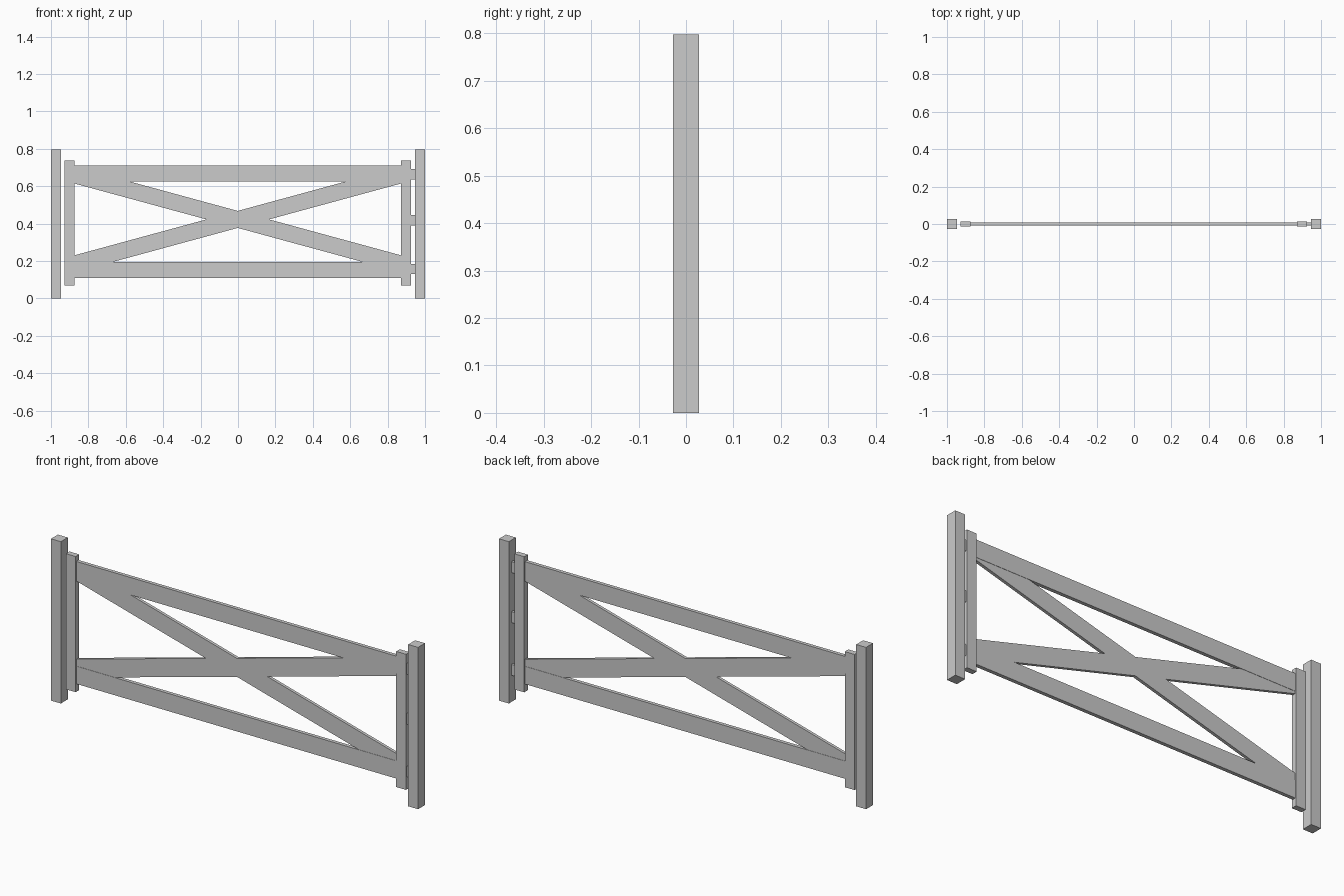
import bpy

if "Cube" in bpy.data.objects:
    bpy.data.objects.remove(bpy.data.objects["Cube"])


def prism(name, profile, half_depth):
    """Extrude an x-z outline symmetrically along y."""
    n = len(profile)
    verts = [(x, y, z) for y in (-half_depth, half_depth) for x, z in profile]
    faces = [tuple(range(n)), tuple(range(2 * n - 1, n - 1, -1))]
    faces += [(i, i + n, (i + 1) % n + n, (i + 1) % n) for i in range(n)]
    mesh = bpy.data.meshes.new(name)
    mesh.from_pydata(verts, [], faces)
    obj = bpy.data.objects.new(name, mesh)
    bpy.context.collection.objects.link(obj)
    return obj


def box(name, x0, x1, z0, z1, half_depth):
    return prism(name, [(x0, z0), (x1, z0), (x1, z1), (x0, z1)], half_depth)


LEFT, RIGHT = -0.875, 0.872   # inner edges of the gate stiles
MID_X, MID_Z = -0.0015, 0.4225

# Fixed posts
box("left_post", -1.0, -0.9465, 0.0, 0.797, 0.027)
box("right_post", 0.9465, 1.0, 0.0, 0.797, 0.027)

# Upright stiles of the gate
box("left_stile", LEFT - 0.053, LEFT, 0.07, 0.738, 0.0138)
box("right_stile", RIGHT, RIGHT + 0.053, 0.07, 0.738, 0.0138)

# Horizontal rails
box("bottom_rail", LEFT, RIGHT, 0.109, 0.196, 0.009)
box("top_rail", LEFT, RIGHT, 0.626, 0.712, 0.009)

# Crossed diagonal braces, slightly thinner than the rails
rise, half = 0.272 * (RIGHT - LEFT) / 2, 0.0455
for name, s in (("rising_brace", 1), ("falling_brace", -1)):
    zl, zr = MID_Z - s * rise, MID_Z + s * rise
    prism(name, [(LEFT, zl - half), (RIGHT, zr - half),
                 (RIGHT, zr + half), (LEFT, zl + half)], 0.0075)

# Hinges between the right stile and post
for i, z in enumerate((0.158, 0.418, 0.664)):
    box(f"hinge_{i + 1}", RIGHT + 0.053, 0.9465, z - 0.027, z + 0.027, 0.007)
